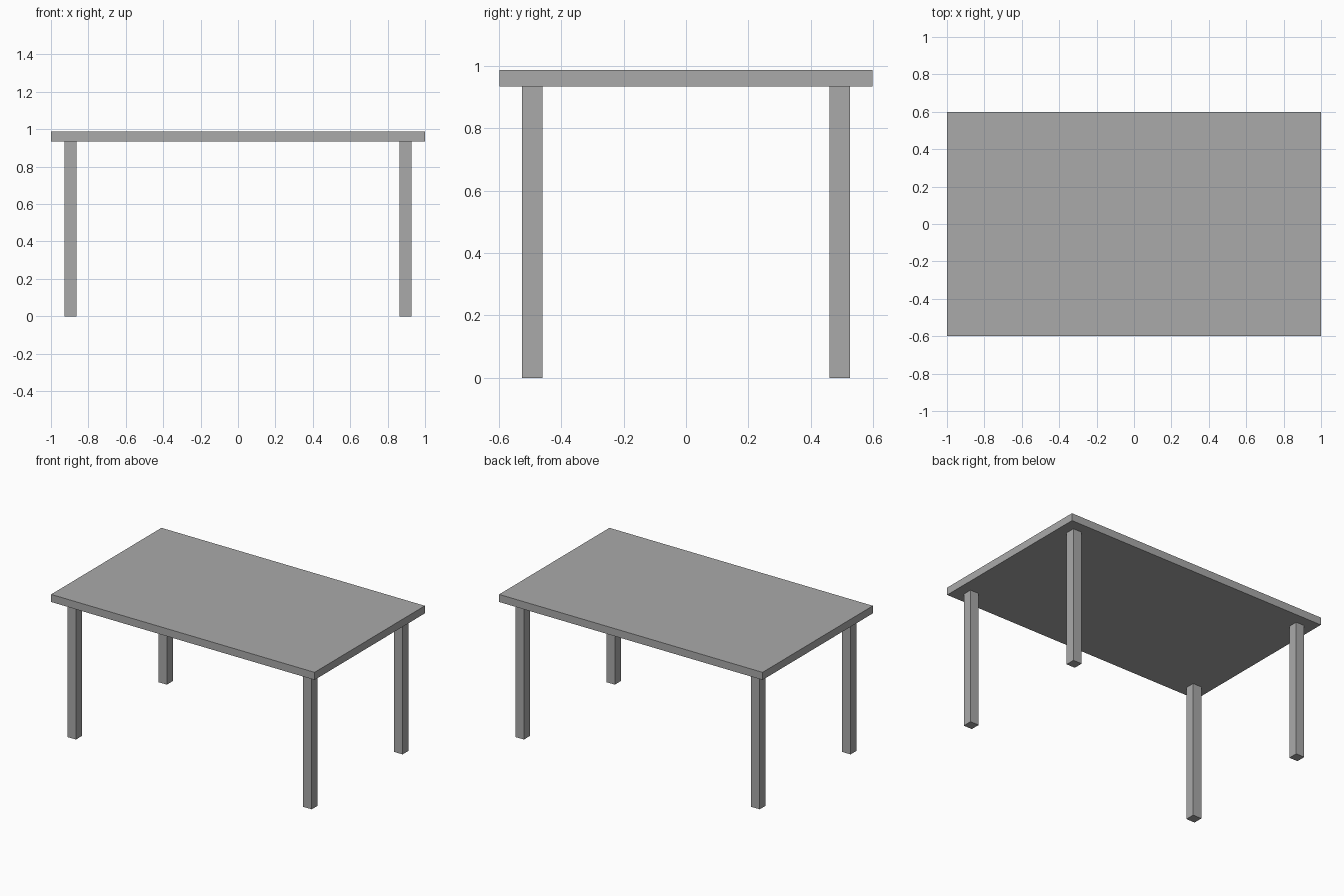
import bpy

if "Cube" in bpy.data.objects:
    bpy.data.objects.remove(bpy.data.objects["Cube"])

# Single flat grey
grey = bpy.data.materials.new("plain_grey")
grey.diffuse_color = (0.4, 0.4, 0.4, 1.0)
grey.use_nodes = True
grey.node_tree.nodes["Principled BSDF"].inputs["Base Color"].default_value = grey.diffuse_color


def box(name, low, high):
    """Axis-aligned box between two corners."""
    bpy.ops.mesh.primitive_cube_add(
        size=1, location=[(a + b) / 2 for a, b in zip(low, high)])
    obj = bpy.context.object
    obj.name = name
    obj.scale = [b - a for a, b in zip(low, high)]
    bpy.ops.object.transform_apply(location=False, rotation=False, scale=True)
    obj.data.materials.append(grey)
    return obj


LEG_HEIGHT, TOP_HEIGHT = 0.935, 0.987
LEG_X, LEG_Y, LEG_HALF = 0.895, 0.493, 0.0325

# Tabletop slab
box("tabletop", (-1, -0.598, LEG_HEIGHT), (1, 0.598, TOP_HEIGHT))

# Four square legs set in from the corners
for side, sx in (("left", -1), ("right", 1)):
    for end, sy in (("front", -1), ("back", 1)):
        x, y = sx * LEG_X, sy * LEG_Y
        box(f"{end}_{side}_leg",
            (x - LEG_HALF, y - LEG_HALF, 0),
            (x + LEG_HALF, y + LEG_HALF, LEG_HEIGHT))
